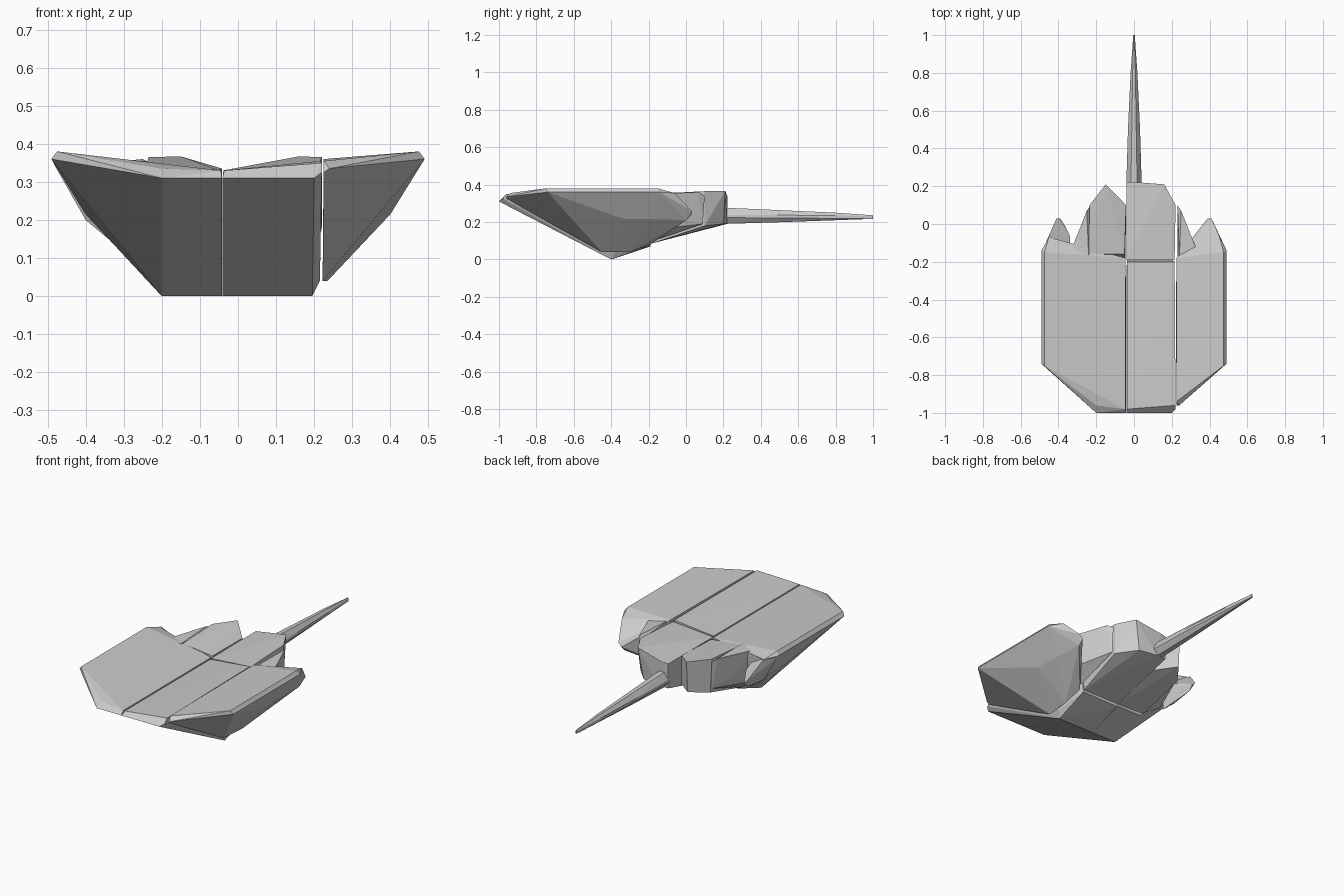
import bpy, bmesh


def hull(name, pts):
    """Flat-faced convex shell around a few corner points."""
    bm = bmesh.new()
    for p in pts:
        bm.verts.new(p)
    res = bmesh.ops.convex_hull(bm, input=bm.verts[:])
    junk = [g for g in set(res["geom_interior"] + res["geom_unused"])
            if isinstance(g, bmesh.types.BMVert)]
    bmesh.ops.delete(bm, geom=junk, context='VERTS')
    bmesh.ops.dissolve_limit(bm, angle_limit=0.02, verts=bm.verts[:], edges=bm.edges[:])
    bmesh.ops.recalc_face_normals(bm, faces=bm.faces[:])
    me = bpy.data.meshes.new(name)
    bm.to_mesh(me)
    bm.free()
    ob = bpy.data.objects.new(name, me)
    bpy.context.collection.objects.link(ob)
    return ob


def flip(pts):
    return [(-x, y, z) for x, y, z in pts]


# Outer rim and lower flank, shared by both sides
rim = [(0.475, -0.75, 0.38), (0.49, -0.74, 0.36), (0.49, -0.14, 0.36),
       (0.475, -0.15, 0.38), (0.40, -0.17, 0.215), (0.40, -0.33, 0.215)]

# Left body slab
hull("body_left", flip(rim) + [
    (-0.2, -1, 0.31), (-0.042, -1, 0.31), (-0.045, -0.98, 0.33), (-0.2, -0.96, 0.335),
    (-0.045, -0.18, 0.33), (-0.2, -0.4, 0), (-0.042, -0.4, 0), (-0.45, -0.07, 0.355),
    (-0.2, -0.19, 0.075), (-0.045, -0.19, 0.075)])

# Middle body slab
hull("body_middle", [
    (-0.041, -1, 0.31), (0.2, -1, 0.31), (0.22, -0.98, 0.325),
    (-0.036, -0.98, 0.33), (0.22, -0.96, 0.35), (-0.036, -0.2, 0.33), (0.215, -0.2, 0.355),
    (-0.041, -0.4, 0), (0.195, -0.4, 0), (0.215, -0.38, 0.04),
    (-0.038, -0.19, 0.07), (0.2, -0.19, 0.075)])

# Pointed rear lobe at the outer corner
lobe = [(0.45, -0.06, 0.355), (0.41, 0.03, 0.26), (0.39, 0.03, 0.24),
        (0.36, -0.02, 0.24), (0.34, -0.06, 0.27), (0.39, 0.0, 0.21)]

# Right body slab, running into its lobe
hull("body_right", rim + lobe + [
    (0.225, -0.96, 0.325), (0.24, -0.96, 0.335), (0.225, -0.94, 0.355),
    (0.225, -0.18, 0.36), (0.34, -0.17, 0.365), (0.222, -0.45, 0.04), (0.235, -0.3, 0.04),
    (0.225, -0.19, 0.08)])

# Separate left lobe
hull("rear_lobe_left", flip(lobe + [
    (0.485, -0.14, 0.35), (0.34, -0.16, 0.33), (0.40, -0.14, 0.2), (0.34, -0.16, 0.15)]))

# Side wedges between lobes and rump
wedge = [(0.345, -0.17, 0.35), (0.24, -0.175, 0.355), (0.25, 0.07, 0.36),
         (0.23, 0.1, 0.34), (0.23, -0.175, 0.1), (0.33, -0.175, 0.16),
         (0.23, 0.09, 0.19), (0.27, 0.0, 0.22)]
hull("side_wedge_right", wedge)
hull("side_wedge_left", flip(wedge))

# Rump halves
hull("rump_left", [
    (-0.15, 0.21, 0.367), (-0.235, 0.1, 0.365), (-0.24, -0.16, 0.35), (-0.05, -0.16, 0.33),
    (-0.042, 0.1, 0.335), (-0.15, 0.2, 0.19), (-0.225, 0.1, 0.17),
    (-0.042, 0.1, 0.17), (-0.22, -0.185, 0.09), (-0.045, -0.185, 0.085)])
hull("rump_right", [
    (0.16, 0.21, 0.367), (0.22, 0.1, 0.365), (0.215, -0.19, 0.35), (-0.04, -0.19, 0.33),
    (-0.04, 0.22, 0.33), (0.0, 0.222, 0.335), (0.13, 0.2, 0.19), (0.22, 0.1, 0.18),
    (-0.04, 0.22, 0.19), (0.02, 0.22, 0.19), (0.2, -0.185, 0.085), (-0.04, -0.185, 0.085)])

# Tapering tail spike: (y, half width, bottom z, top z)
tail = []
for y, w, lo, hi in [(0.2, 0.041, 0.19, 0.277), (0.5, 0.032, 0.199, 0.265),
                     (0.8, 0.018, 0.209, 0.25), (1.0, 0.004, 0.218, 0.236)]:
    m = (lo + hi) / 2
    for s in (-1, 1):
        tail += [(s * w, y, m - 0.01), (s * w, y, m + 0.005),
                 (s * w * 0.4, y, lo), (s * w * 0.4, y, hi)]
hull("tail", tail)
